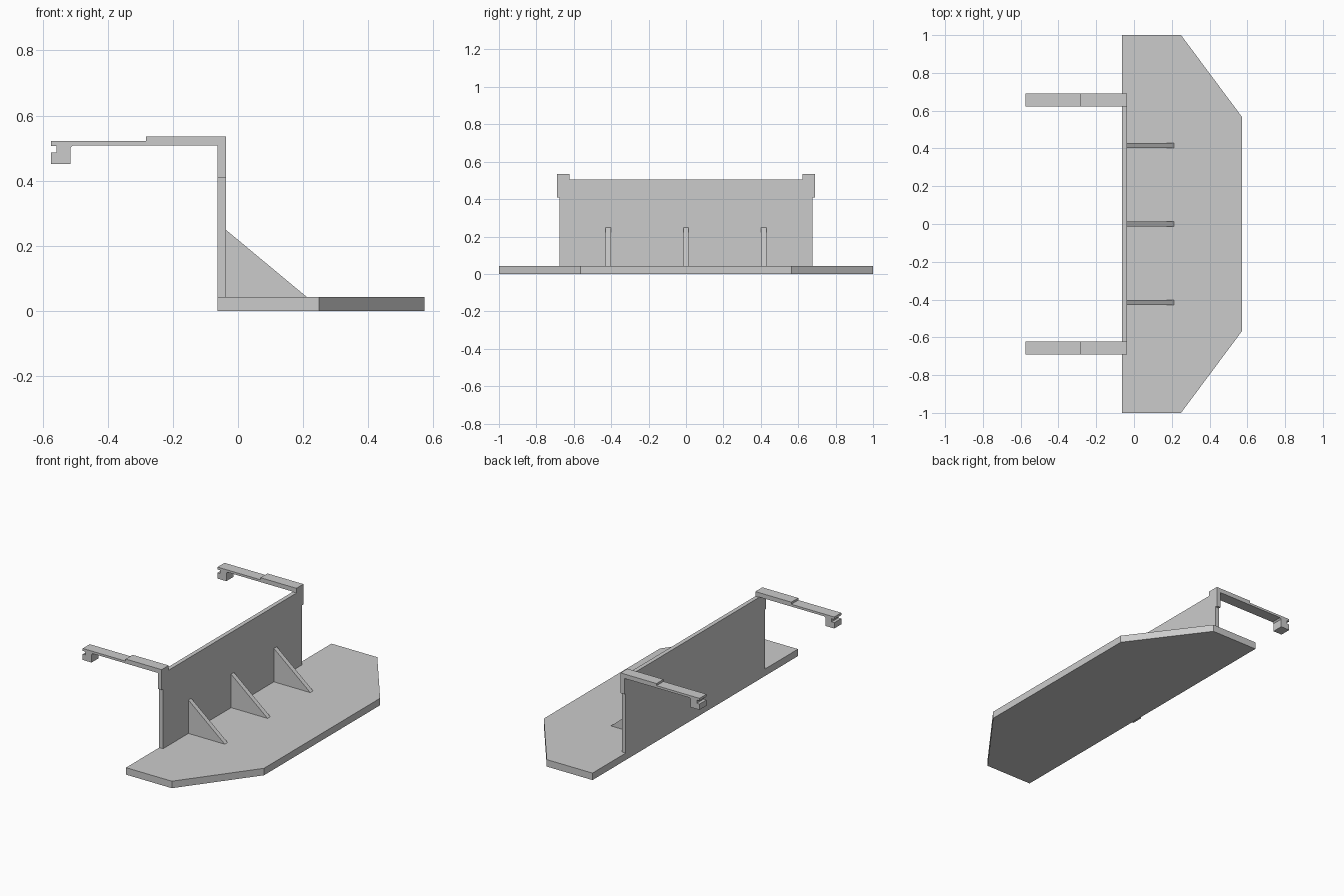
import bpy
import bmesh
from mathutils import Vector

if "Cube" in bpy.data.objects:
    bpy.data.objects.remove(bpy.data.objects["Cube"])

grey = bpy.data.materials.new("plain grey")
grey.diffuse_color = (0.6, 0.6, 0.6, 1)
grey.use_nodes = True
grey.node_tree.nodes["Principled BSDF"].inputs["Base Color"].default_value = grey.diffuse_color


def extrude(name, points, start, direction):
    """Extrude a closed outline of 3D points along a vector."""
    bm = bmesh.new()
    face = bm.faces.new([bm.verts.new(Vector(p) + Vector(start)) for p in points])
    new = bmesh.ops.extrude_face_region(bm, geom=[face])["geom"]
    verts = [g for g in new if isinstance(g, bmesh.types.BMVert)]
    bmesh.ops.translate(bm, verts=verts, vec=Vector(direction))
    bmesh.ops.recalc_face_normals(bm, faces=bm.faces)
    mesh = bpy.data.meshes.new(name)
    bm.to_mesh(mesh)
    bm.free()
    mesh.materials.append(grey)
    obj = bpy.data.objects.new(name, mesh)
    bpy.context.collection.objects.link(obj)
    return obj


def side_profile(name, outline, y0, y1):
    """Extrude an x-z outline between two y positions."""
    return extrude(name, [(x, 0, z) for x, z in outline], (0, y0, 0), (0, y1 - y0, 0))


BACK, FRONT, FLOOR = -0.063, -0.037, 0.043

# Base shelf with two clipped corners
base = [(BACK, -1), (0.249, -1), (0.573, -0.565),
        (0.573, 0.565), (0.249, 1), (BACK, 1)]
extrude("base_shelf", [(x, y, 0) for x, y in base], (0, 0, 0), (0, 0, FLOOR))

# Upright panel
side_profile("upright_panel",
             [(BACK, FLOOR), (FRONT, FLOOR), (FRONT, 0.506), (BACK, 0.506)],
             -0.677, 0.677)

# Triangular braces
for i, y in enumerate((-0.416, 0, 0.416)):
    side_profile(f"brace_{i + 1}",
                 [(FRONT, FLOOR), (0.211, FLOOR), (FRONT, 0.249)],
                 y - 0.014, y + 0.014)

# Hooked arms, stepped on top and notched at the tip
arm = [(FRONT, 0.41), (FRONT, 0.535), (-0.282, 0.535), (-0.282, 0.522),
       (-0.575, 0.522), (-0.575, 0.507), (-0.557, 0.507), (-0.557, 0.487),
       (-0.575, 0.487), (-0.575, 0.451), (-0.515, 0.451), (-0.515, 0.5),
       (-0.507, 0.508), (BACK, 0.508), (BACK, 0.41)]
for label, side in (("near", -1), ("far", 1)):
    side_profile(f"hooked_arm_{label}", arm, side * 0.622, side * 0.69)
